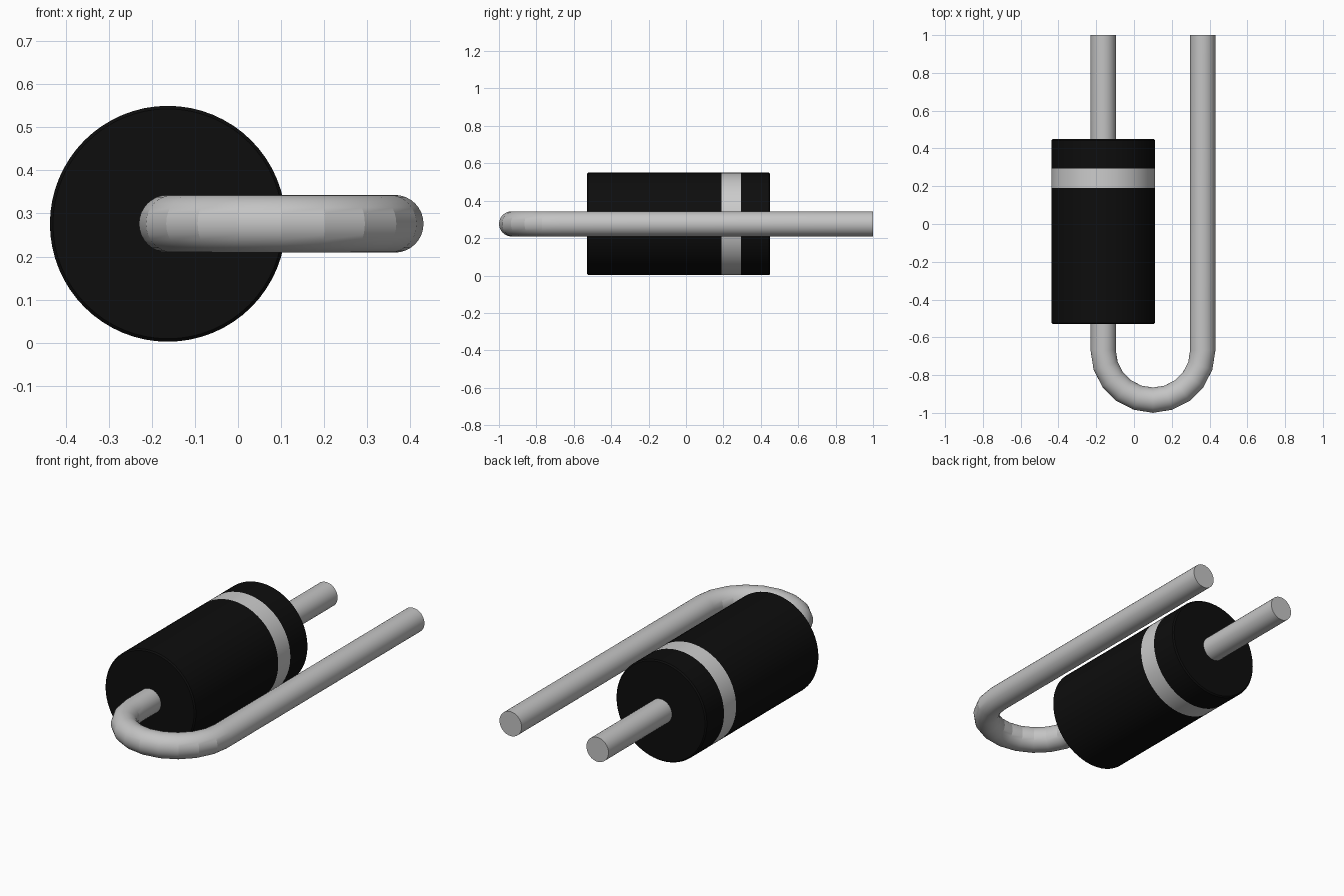
import bpy, bmesh, math
from mathutils import Vector

cube = bpy.data.objects.get("Cube")
if cube:
    bpy.data.objects.remove(cube, do_unlink=True)


def material(name, value, metallic=0.0):
    m = bpy.data.materials.new(name)
    colour = (value, value, value, 1)
    m.diffuse_color = colour
    m.use_nodes = True
    m.node_tree.nodes["Principled BSDF"].inputs["Base Color"].default_value = colour
    return m


black = material("black plastic", 0.004)
silver = material("silver metal", 0.55)
white = material("pale grey band", 0.6)


def sweep(name, stations, sides, mats, smooth_angle):
    """Skin a round tube through (centre, tangent, radius) stations lying flat in xy."""
    bm = bmesh.new()
    rings = []
    for centre, tangent, radius in stations:
        side = tangent.cross(Vector((0, 0, 1)))
        ring = []
        for i in range(sides):
            a = 2 * math.pi * i / sides
            ring.append(bm.verts.new(centre + radius * (side * math.cos(a) + Vector((0, 0, math.sin(a))))))
        rings.append(ring)
    for r0, r1 in zip(rings, rings[1:]):
        for i in range(sides):
            j = (i + 1) % sides
            bm.faces.new((r0[i], r0[j], r1[j], r1[i]))
    bm.faces.new(rings[0])
    bm.faces.new(rings[-1])
    bmesh.ops.recalc_face_normals(bm, faces=bm.faces)
    mesh = bpy.data.meshes.new(name)
    bm.to_mesh(mesh)
    bm.free()
    for m in mats:
        mesh.materials.append(m)
    obj = bpy.data.objects.new(name, mesh)
    bpy.context.collection.objects.link(obj)
    bpy.ops.object.select_all(action='DESELECT')
    obj.select_set(True)
    bpy.context.view_layer.objects.active = obj
    bpy.ops.object.shade_smooth_by_angle(angle=math.radians(smooth_angle))
    return obj


AXIS_X, AXIS_Z = -0.163, 0.276
BAND = (0.19, 0.295)

# Cylindrical body with slightly eased rims and a polarity band
R, E = 0.274, 0.007
profile = [(-0.53, R - E), (-0.53 + E, R), (BAND[0], R), (BAND[1], R),
           (0.45 - E, R), (0.45, R - E)]
body = sweep("diode_body",
             [(Vector((AXIS_X, y, AXIS_Z)), Vector((0, 1, 0)), r) for y, r in profile],
             64, [black, white], 30)
for p in body.data.polygons:
    if BAND[0] < p.center.y < BAND[1] and abs(p.normal.y) < 0.5:
        p.material_index = 1

# Wire lead: straight through the body, around a U bend, and back alongside
LEAD_R, BEND_R, BEND_Y, STEPS = 0.067, 0.2635, -0.669, 10
bend_x = AXIS_X + BEND_R
path = [(Vector((AXIS_X, 1, AXIS_Z)), Vector((0, -1, 0)), LEAD_R)]
for k in range(STEPS + 1):
    a = math.pi + math.pi * k / STEPS
    c, s = math.cos(a), math.sin(a)
    path.append((Vector((bend_x + BEND_R * c, BEND_Y + BEND_R * s, AXIS_Z)),
                 Vector((-s, c, 0)), LEAD_R))
path.append((Vector((bend_x + BEND_R, 1, AXIS_Z)), Vector((0, 1, 0)), LEAD_R))
sweep("wire_lead", path, 32, [silver], 15)
